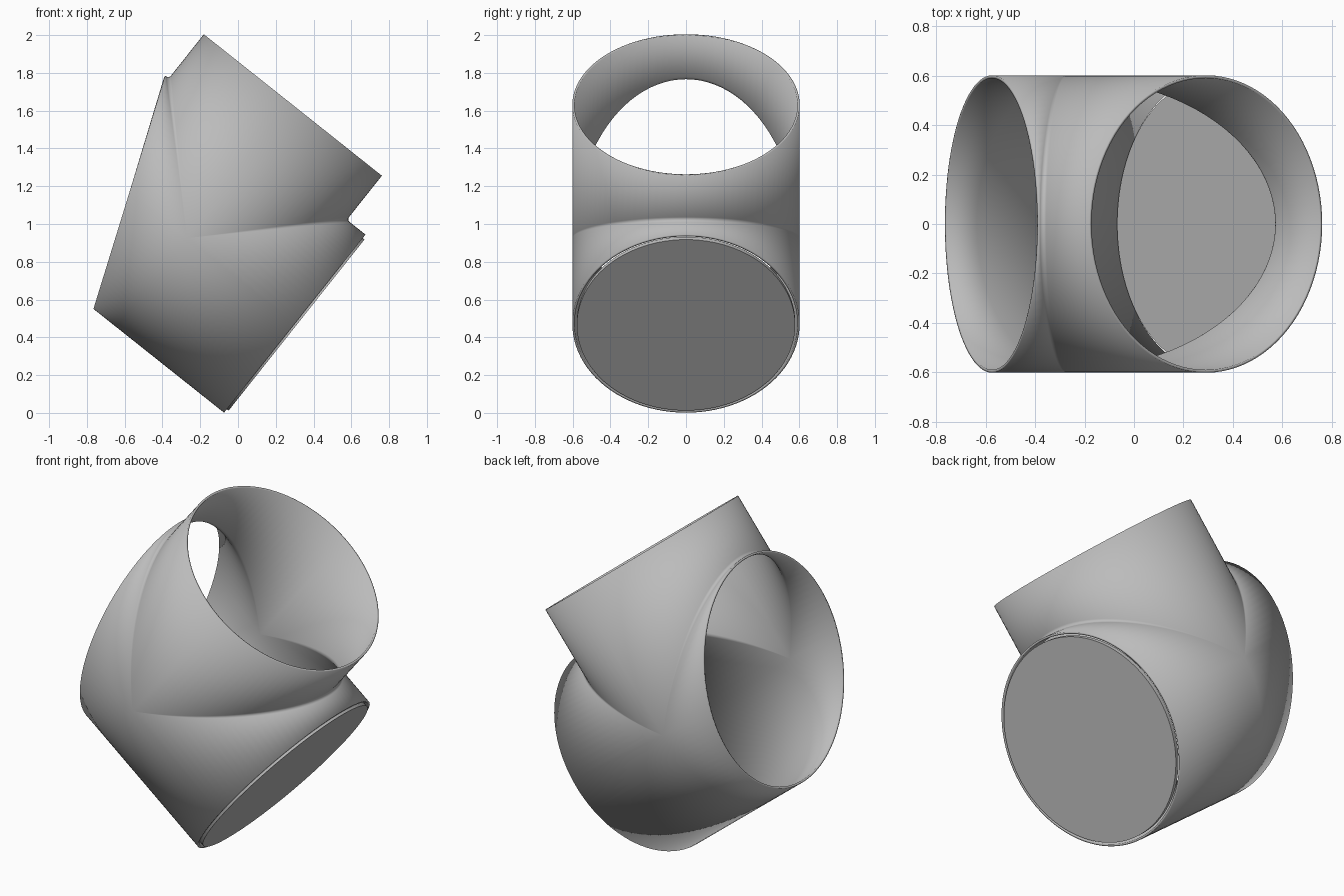
import bpy, bmesh, math
from mathutils import Vector, Matrix

if "Cube" in bpy.data.objects:
    bpy.data.objects.remove(bpy.data.objects["Cube"])

R = 0.59          # pipe radius
FILLET = 0.03     # blend between the two pipes
BRANCH = 0.74     # branch position along the main pipe
TOP = 0.90        # branch length from the main axis
START = 0.012     # pipe begins just behind the cap face
WALL = 0.012
HALF = 48         # segments per half turn
ARC = 6

# Local axes: X along the main pipe, Z along the branch
AXIS = Vector((-0.783, 0, 0.622))
SIDE = Vector((0, 1, 0))
UP = Vector((0.622, 0, 0.783))
PLACE = Matrix.Translation((0.31, 0, 0.465)) @ Matrix((AXIS, SIDE, UP)).transposed().to_4x4()


def slanted_end(v):
    return 1.13 + 0.398 * v


def make_material(name, value):
    mat = bpy.data.materials.new(name)
    mat.use_nodes = True
    colour = (value, value, value, 1)
    mat.diffuse_color = colour
    mat.node_tree.nodes["Principled BSDF"].inputs["Base Color"].default_value = colour
    return mat


def finish(bm, name, mat):
    bm.transform(PLACE)
    mesh = bpy.data.meshes.new(name)
    bm.to_mesh(mesh)
    bm.free()
    mesh.materials.append(mat)
    obj = bpy.data.objects.new(name, mesh)
    bpy.context.collection.objects.link(obj)
    bpy.ops.object.select_all(action='DESELECT')
    obj.select_set(True)
    bpy.context.view_layer.objects.active = obj
    bpy.ops.object.shade_smooth_by_angle(angle=math.radians(30))
    return obj


def upper_column(t, side):
    """Line along the main pipe, round the fillet and up the branch."""
    s, c = math.sin(t), max(math.cos(t), 0)
    main_dir, branch_dir = Vector((0, s, c)), Vector((side * c, s, 0))
    centre = Vector((BRANCH + side * (R + FILLET) * c, (R + FILLET) * s, (R + FILLET) * c))
    end = START if side < 0 else slanted_end(R * c)
    points = [Vector((end, R * s, R * c))]
    for i in range(ARC + 1):
        d = main_dir.lerp(branch_dir, i / ARC).normalized()
        points.append(centre - d * FILLET)
    points.append(Vector((BRANCH + side * R * c, R * s, TOP)))
    return points


def lower_column(t):
    """Line along the plain underside of the main pipe."""
    y, v = R * math.sin(t), R * math.cos(t)
    return [Vector((u, y, v)) for u in (START, BRANCH, slanted_end(v))]


def add_sheet(bm, columns):
    rows = [[bm.verts.new(p) for p in col] for col in columns]
    for a, b in zip(rows, rows[1:]):
        for i in range(len(a) - 1):
            bm.faces.new((a[i], a[i + 1], b[i + 1], b[i]))


grey = make_material("plain grey", 0.5)

# Tee pipe: two upper sheets and the underside, welded and thickened
bm = bmesh.new()
angles = [math.pi * (i / HALF - 0.5) for i in range(HALF + 1)]
for side in (-1, 1):
    add_sheet(bm, [upper_column(t, side) for t in angles])
add_sheet(bm, [lower_column(t + math.pi) for t in angles])
bmesh.ops.remove_doubles(bm, verts=bm.verts, dist=0.0002)
bmesh.ops.recalc_face_normals(bm, faces=bm.faces)
bottom = min(bm.faces, key=lambda f: f.calc_center_median().z)
if bottom.normal.z > 0:
    bmesh.ops.reverse_faces(bm, faces=bm.faces)
pipe = finish(bm, "tee_pipe", grey)
wall = pipe.modifiers.new("wall", 'SOLIDIFY')
wall.thickness = WALL
wall.offset = -1

# End cap: thin disc closing the square end
bm = bmesh.new()
bmesh.ops.create_cone(bm, cap_ends=True, segments=2 * HALF, radius1=R - WALL,
                      radius2=R - WALL, depth=2 * START,
                      matrix=Matrix.Translation((START, 0, 0)) @ Matrix.Rotation(math.pi / 2, 4, 'Y'))
cap = finish(bm, "end_cap", grey)
